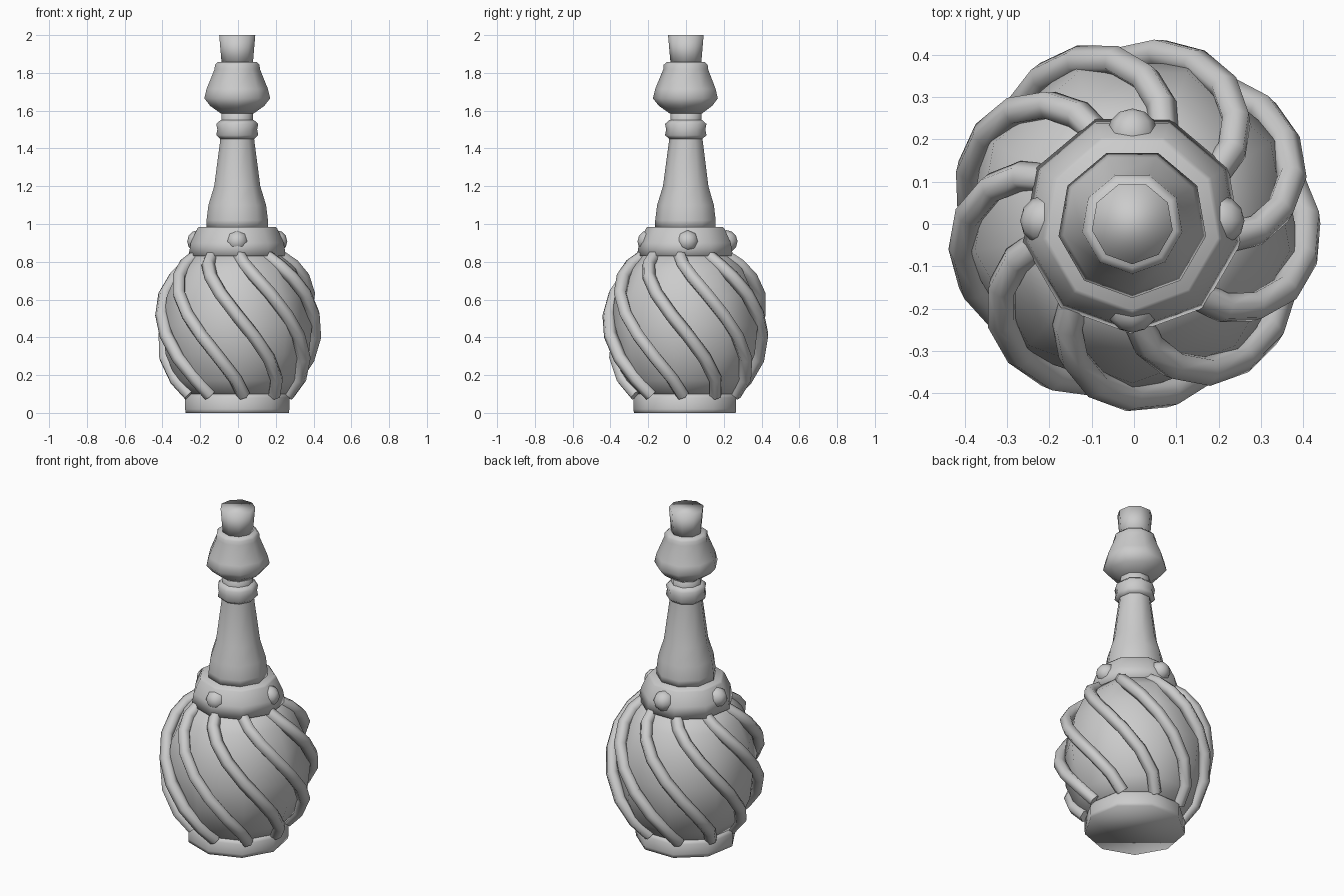
import bpy, bmesh
from math import sin, cos, pi, radians

if "Cube" in bpy.data.objects:
    bpy.data.objects.remove(bpy.data.objects["Cube"])

SIDES = 9
CX, CY = -0.004, 0.002


def finish(ob, angle):
    bpy.ops.object.select_all(action='DESELECT')
    ob.select_set(True)
    bpy.context.view_layer.objects.active = ob
    bpy.ops.object.shade_smooth_by_angle(angle=radians(angle))


def lathe(name, profile):
    """Closed nine-sided turned part from (radius, height) points."""
    bm = bmesh.new()
    rings = []
    for r, z in profile:
        rings.append([bm.verts.new((CX + r * cos(-pi / 2 + 2 * pi * i / SIDES),
                                    CY + r * sin(-pi / 2 + 2 * pi * i / SIDES), z))
                      for i in range(SIDES)])
    for a, b in zip(rings, rings[1:]):
        for i in range(SIDES):
            j = (i + 1) % SIDES
            bm.faces.new((a[i], a[j], b[j], b[i]))
    bm.faces.new(rings[0][::-1])
    bm.faces.new(rings[-1])
    me = bpy.data.meshes.new(name)
    bm.to_mesh(me)
    bm.free()
    ob = bpy.data.objects.new(name, me)
    bpy.context.collection.objects.link(ob)
    finish(ob, 110)
    return ob


# Foot, round belly and collar
lathe("foot", [(0.278, 0), (0.28, 0.02), (0.28, 0.08), (0.265, 0.1)])
lathe("belly", [(0.25, 0.08), (0.325, 0.17), (0.385, 0.31), (0.402, 0.46),
                (0.378, 0.62), (0.315, 0.76), (0.23, 0.85)])
lathe("collar", [(0.262, 0.83), (0.25, 0.90), (0.215, 0.975), (0.205, 0.985)])

# Neck, neck ring, flared head and stopper
lathe("neck", [(0.165, 0.98), (0.165, 1.02), (0.155, 1.10), (0.124, 1.20), (0.092, 1.44),
               (0.085, 1.54), (0.085, 1.62)])
lathe("neck_ring", [(0.09, 1.45), (0.113, 1.47), (0.107, 1.50), (0.113, 1.53), (0.09, 1.55)])
lathe("head", [(0.088, 1.585), (0.145, 1.625), (0.177, 1.665), (0.165, 1.715),
               (0.122, 1.82), (0.12, 1.843), (0.105, 1.857)])
lathe("stopper", [(0.083, 1.84), (0.097, 2.0)])

# Spiral bands around the belly: (radius, height, fraction of twist)
path = [(0.225, 0.83, 0.0), (0.29, 0.785, 0.06), (0.345, 0.72, 0.16), (0.388, 0.63, 0.29),
        (0.408, 0.52, 0.44), (0.408, 0.41, 0.59), (0.385, 0.29, 0.75),
        (0.335, 0.18, 0.90), (0.265, 0.095, 1.0)]
COUNT, START, TWIST = 9, radians(-128), radians(84)
for k in range(COUNT):
    cu = bpy.data.curves.new("spiral_band", 'CURVE')
    cu.dimensions = '3D'
    cu.bevel_depth = 0.036
    cu.bevel_resolution = 1
    cu.use_fill_caps = True
    sp = cu.splines.new('POLY')
    sp.points.add(len(path) - 1)
    for p, (r, z, t) in zip(sp.points, path):
        a = START + 2 * pi * k / COUNT + TWIST * t
        p.co = (r * cos(a), r * sin(a), z, 1)
    tmp = bpy.data.objects.new("spiral_band_curve", cu)
    bpy.context.collection.objects.link(tmp)
    bpy.context.view_layer.update()
    me = bpy.data.meshes.new_from_object(tmp.evaluated_get(bpy.context.evaluated_depsgraph_get()))
    bpy.data.objects.remove(tmp)
    ob = bpy.data.objects.new(f"spiral_band_{k + 1}", me)
    bpy.context.collection.objects.link(ob)
    finish(ob, 65)

# Four studs on the collar
for k in range(4):
    a = k * pi / 2
    bpy.ops.mesh.primitive_uv_sphere_add(
        segments=8, ring_count=6, radius=0.06,
        location=(CX + 0.205 * cos(a), CY + 0.006 + 0.205 * sin(a), 0.908),
        rotation=(0, pi / 2, a))
    ob = bpy.context.object
    ob.name = f"collar_stud_{k + 1}"
    finish(ob, 60)
